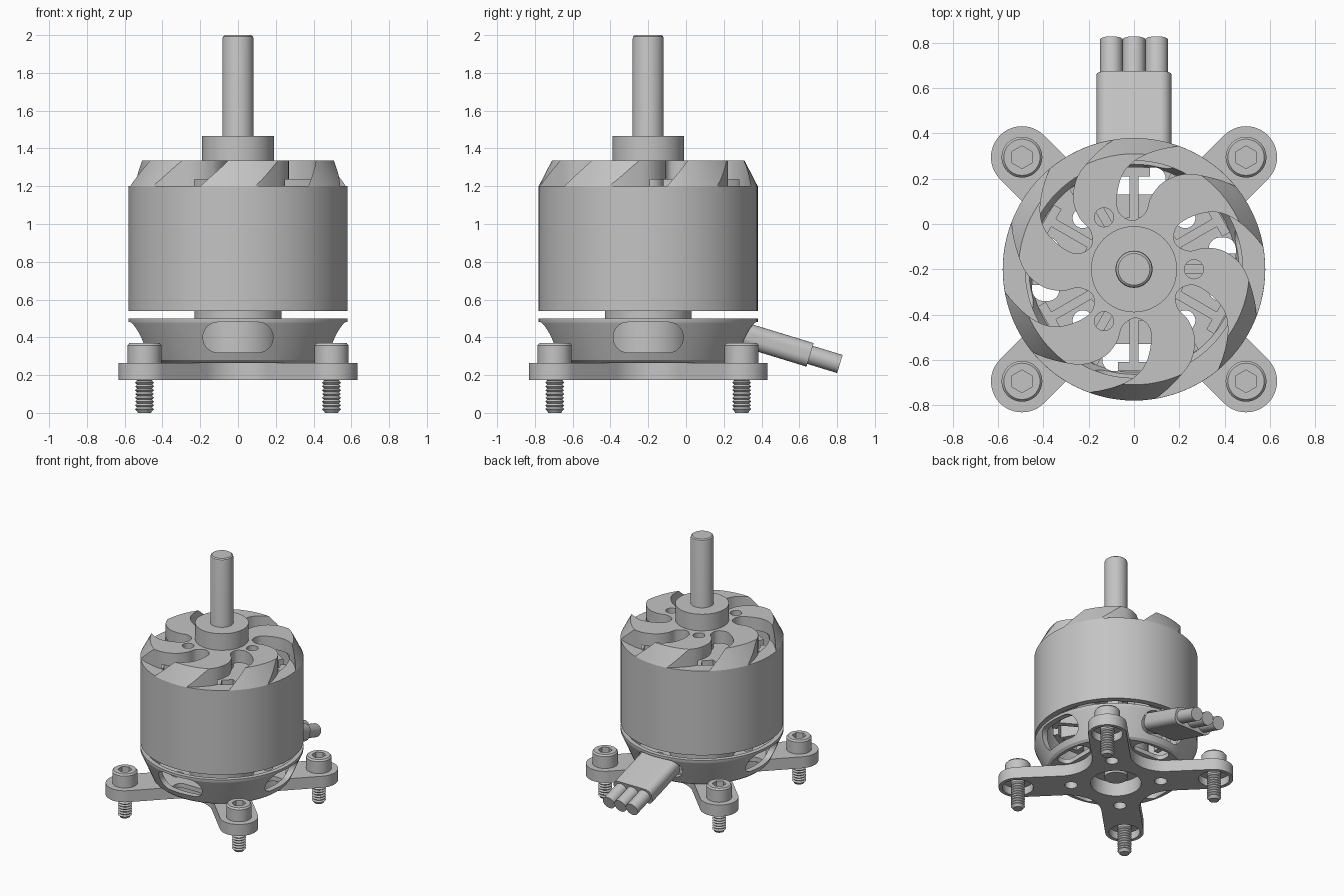
import bpy, bmesh
from math import pi, sin, cos, radians
from mathutils import Matrix, Vector

if "Cube" in bpy.data.objects:
    bpy.data.objects.remove(bpy.data.objects["Cube"])

AXIS = Vector((0, -0.2, 0))      # motor axis
DIAG = [pi / 4 + k * pi / 2 for k in range(4)]
CARD = [k * pi / 2 for k in range(4)]

metal = bpy.data.materials.new("grey metal")
metal.use_nodes = True
GREY = (0.55, 0.55, 0.55, 1)
metal.diffuse_color = GREY
metal.node_tree.nodes["Principled BSDF"].inputs["Base Color"].default_value = GREY


def finish(name, bm):
    bmesh.ops.recalc_face_normals(bm, faces=bm.faces)
    mesh = bpy.data.meshes.new(name)
    bm.to_mesh(mesh)
    bm.free()
    mesh.materials.append(metal)
    obj = bpy.data.objects.new(name, mesh)
    obj.location = AXIS
    bpy.context.collection.objects.link(obj)
    return obj


def lathe(name, profile, closed=False, n=96, at=(0, 0)):
    """Turn an (r, z) profile; open profiles are capped flat."""
    bm = bmesh.new()
    rings = [[bm.verts.new((at[0] + r * cos(2 * pi * i / n), at[1] + r * sin(2 * pi * i / n), z))
              for i in range(n)] for r, z in profile]
    pairs = list(zip(rings, rings[1:]))
    if closed:
        pairs.append((rings[-1], rings[0]))
    else:
        bm.faces.new(rings[0])
        bm.faces.new(rings[-1])
    for a, b in pairs:
        for i in range(n):
            j = (i + 1) % n
            bm.faces.new((a[i], a[j], b[j], b[i]))
    return finish(name, bm)


def prisms(name, pieces):
    """Each piece is (outline, low, high, matrix)."""
    bm = bmesh.new()
    for pts, low, high, mat in pieces:
        a = [bm.verts.new(mat @ Vector((x, y, low))) for x, y in pts]
        b = [bm.verts.new(mat @ Vector((x, y, high))) for x, y in pts]
        bm.faces.new(a)
        bm.faces.new(b)
        for i in range(len(a)):
            j = (i + 1) % len(a)
            bm.faces.new((a[i], a[j], b[j], b[i]))
    return finish(name, bm)


def arc(c, r, start, end, n=16):
    return [(c[0] + r * cos(start + (end - start) * i / n),
             c[1] + r * sin(start + (end - start) * i / n)) for i in range(n + 1)]


def disc(c, r, n=32):
    return arc(c, r, 0, 2 * pi, n)[:-1]


def pill(half_w, half_h, r):
    """Rounded rectangle."""
    x, y = half_w - r, half_h - r
    corners = [(x, y), (-x, y), (-x, -y), (x, -y)]
    return [p for k, c in enumerate(corners) for p in arc(c, r, k * pi / 2, (k + 1) * pi / 2, 10)]


def smooth_loop(pts, steps=5):
    """Closed Catmull-Rom curve through the points."""
    out, n = [], len(pts)
    for i in range(n):
        a, b, c, d = [Vector(pts[(i + k) % n]) for k in (-1, 0, 1, 2)]
        for s in range(steps):
            t = s / steps
            out.append(tuple(0.5 * (2 * b + (c - a) * t + (2 * a - 5 * b + 4 * c - d) * t * t
                                    + (3 * b - a - 3 * c + d) * t ** 3)))
    return out


def spin(a):
    return Matrix.Rotation(a, 4, 'Z')


def frame(origin, direction):
    """Local z along direction, local y upward."""
    z = Vector(direction).normalized()
    x = z.cross(Vector((0, 0, 1))).normalized()
    y = x.cross(z)
    return Matrix.Translation(origin) @ Matrix((x, y, z)).transposed().to_4x4()


def polar(r, a):
    return (r * cos(a), r * sin(a))


def cut(obj, cutter, keep=False):
    mod = obj.modifiers.new("cut", 'BOOLEAN')
    mod.operation, mod.solver, mod.object = 'DIFFERENCE', 'EXACT', cutter
    cutter.hide_render = True
    bpy.context.view_layer.objects.active = obj
    bpy.ops.object.modifier_apply(modifier=mod.name)
    if not keep:
        bpy.data.objects.remove(cutter)


I4 = Matrix.Identity(4)

# Rotating bell with an inner lip and swirling vents in its top
bell = lathe("bell", [(0.535, 0.54), (0.58, 0.54), (0.58, 1.2), (0.51, 1.335), (0.085, 1.335),
                      (0.085, 1.235), (0.48, 1.235), (0.48, 1.16), (0.535, 1.16)], closed=True)
vent = smooth_loop([(0.05, 0.25), (0.075, 0.32), (0.13, 0.385), (0.22, 0.42), (0.32, 0.41),
                    (0.44, 0.37), (0.57, 0.28), (0.47, 0.45), (0.36, 0.56), (0.2, 0.545),
                    (0.06, 0.51), (-0.03, 0.45), (-0.07, 0.36), (-0.07, 0.26), (-0.01, 0.215)])
cut(bell, prisms("vent_cutter", [(vent, 1.201, 1.4, spin(k * pi / 3)) for k in range(6)]))
cut(bell, prisms("hole_cutter", [(disc(polar(0.265, k * 2 * pi / 3), 0.042), 1.1, 1.4, I4)
                                 for k in range(3)]))

# Hub collar and shaft
lathe("hub_collar", [(0.19, 1.3), (0.19, 1.465), (0.075, 1.465), (0.075, 1.3)], closed=True)
lathe("shaft", [(0.082, 0.22), (0.082, 1.982), (0.079, 1.993), (0.07, 2.0)], n=48)

# Stator core with T-shaped teeth
lathe("stator_core", [(0.075, 0.29), (0.23, 0.29), (0.23, 1.12), (0.075, 1.12)], closed=True)
tooth = [(0.21, -0.02), (0.41, -0.02), (0.41, -0.07), (0.45, -0.07),
         (0.45, 0.07), (0.41, 0.07), (0.41, 0.02), (0.21, 0.02)]
prisms("stator_teeth", [(tooth, 0.62, 1.12, spin(k * pi / 6)) for k in range(12)])

# Small bolt holes shared by the cup floor and the mounting plate
bolt_holes = prisms("bolt_hole_cutter", [(disc(polar(0.32, a), 0.045), 0.1, 0.36, I4) for a in DIAG])

# Tapered base cup with side windows and floor openings
cup = lathe("base_cup", [(0.18, 0.265), (0.475, 0.265), (0.493, 0.28), (0.578, 0.475), (0.58, 0.48),
                         (0.58, 0.5), (0.545, 0.5), (0.535, 0.475), (0.455, 0.3), (0.18, 0.3)], closed=True)
cut(cup, prisms("window_cutter", [(pill(0.185, 0.08, 0.078), 0.36, 0.7, frame((0, 0, 0.4), (cos(a), sin(a), 0)))
                                  for a in CARD]))
cut(cup, prisms("floor_cutter", [([(0.39 + y, x) for x, y in pill(0.14, 0.06, 0.05)], 0.2, 0.36, spin(a))
                                 for a in CARD]))
cut(cup, bolt_holes, keep=True)

# Cross-shaped mounting plate with filleted arms
outline = []
for a in DIAG:
    outline += arc(polar(0.7, a), 0.137, a - pi / 2, a + pi / 2, 24)
    outline += arc(polar(0.533, a + pi / 4), 0.24, a + 1.5 * pi, a + pi)
plate = prisms("mounting_plate", [(outline, 0.175, 0.265, I4)])
cut(plate, bolt_holes)
cut(plate, prisms("plate_cutter", [(disc((0, 0), 0.18, 64), 0.1, 0.4, I4)]
                  + [(disc(polar(0.7, a), 0.11), 0.1, 0.235, I4) for a in DIAG]))

# Socket-head screws with threaded shanks
thread = [(r, 0.01 + 0.02 * k + dz) for k in range(10) for r, dz in ((0.04, 0), (0.05, 0.01))]
for k, a in enumerate(DIAG):
    p = polar(0.7, a)
    head = lathe(f"screw_head_{k + 1}", [(0.09, 0.265), (0.09, 0.358), (0.08, 0.37)], n=48, at=p)
    hexagon = [(p[0] + 0.05 * sin(i * pi / 3), p[1] + 0.05 * cos(i * pi / 3)) for i in range(6)]
    cut(head, prisms("socket_cutter", [(hexagon, 0.31, 0.4, I4)]))
    lathe(f"screw_shank_{k + 1}", [(0.035, 0)] + thread + [(0.045, 0.27)], n=24, at=p)

# Cable sleeve and three wires leaving the back
lead = frame((0, 0.857, 0.307), (0, cos(radians(17)), -sin(radians(17))))
prisms("cable_sleeve", [(pill(0.165, 0.065, 0.05), -0.36, 0, lead)])
for k, x in enumerate((-0.1, 0, 0.1)):
    prisms(f"wire_{k + 1}", [(disc((x, 0), 0.05), -0.05, 0.165, lead)])

# Smooth round surfaces, keep edges sharp
for obj in bpy.context.view_layer.objects:
    obj.select_set(obj.type == 'MESH' and metal.name in obj.data.materials)
bpy.context.view_layer.objects.active = bell
bpy.ops.object.shade_smooth_by_angle(angle=radians(25))
